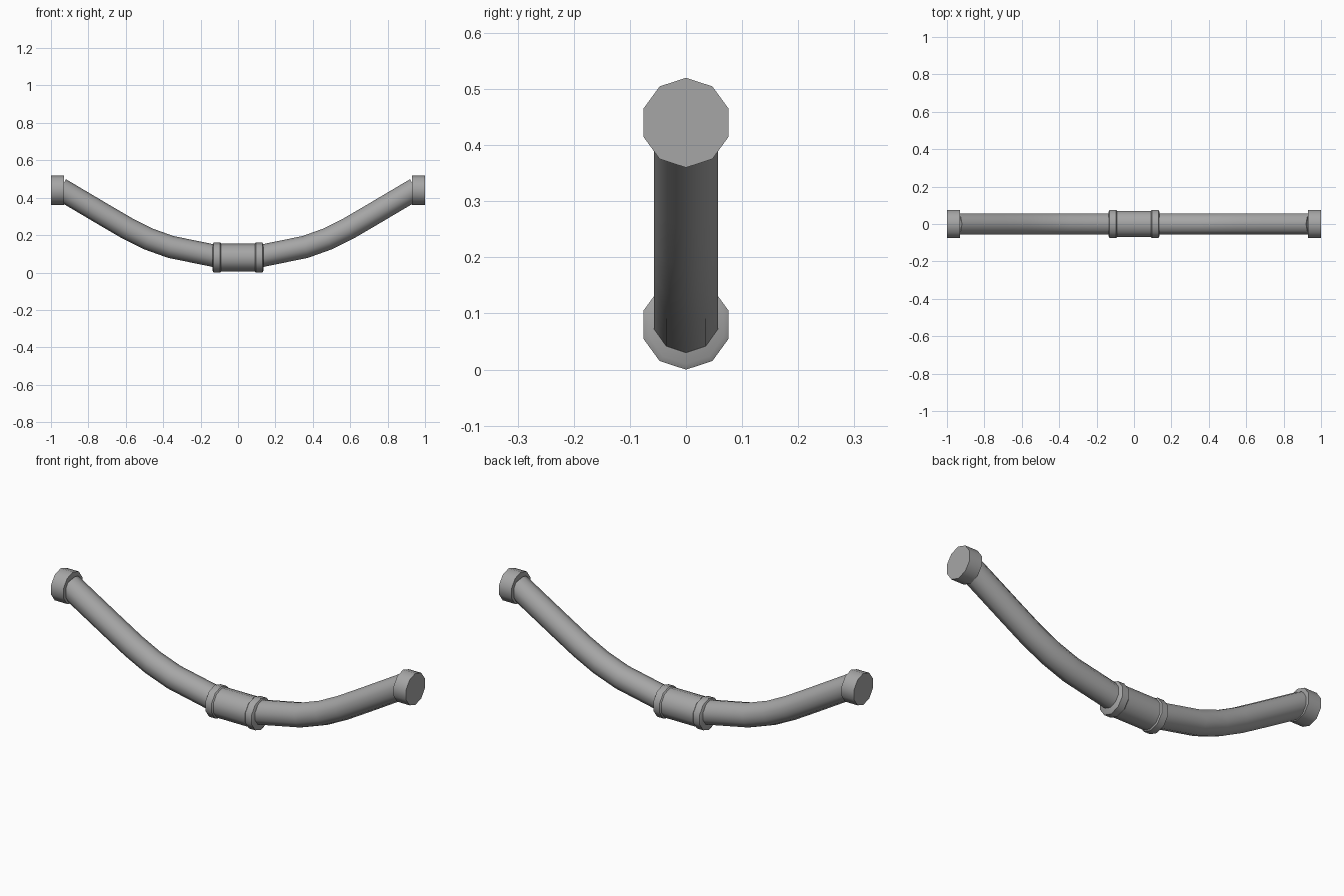
import bpy, bmesh, math
from mathutils import Vector

cube = bpy.data.objects.get("Cube")
if cube:
    bpy.data.objects.remove(cube, do_unlink=True)

SIDES = 10

grey = bpy.data.materials.new("pipe grey")
grey.use_nodes = True
colour = (0.38, 0.38, 0.38, 1)
grey.diffuse_color = colour
grey.node_tree.nodes["Principled BSDF"].inputs["Base Color"].default_value = colour


def tube(name, path):
    """Loft ten-sided rings along (x, z, radius, tilt) stations and cap both ends."""
    bm = bmesh.new()
    rings = []
    for x, z, r, tilt in path:
        up = Vector((-math.sin(tilt), 0, math.cos(tilt)))
        ring = []
        for i in range(SIDES):
            a = math.tau * i / SIDES
            offset = up * (r * math.cos(a)) + Vector((0, r * math.sin(a), 0))
            ring.append(bm.verts.new(Vector((x, 0, z)) + offset))
        rings.append(ring)
    for a, b in zip(rings, rings[1:]):
        for i in range(SIDES):
            j = (i + 1) % SIDES
            bm.faces.new((a[i], a[j], b[j], b[i]))
    bm.faces.new(rings[0])
    bm.faces.new(rings[-1])
    bmesh.ops.recalc_face_normals(bm, faces=bm.faces)
    mesh = bpy.data.meshes.new(name)
    bm.to_mesh(mesh)
    bm.free()
    mesh.materials.append(grey)
    obj = bpy.data.objects.new(name, mesh)
    bpy.context.collection.objects.link(obj)
    bpy.ops.object.select_all(action="DESELECT")
    obj.select_set(True)
    bpy.context.view_layer.objects.active = obj
    bpy.ops.object.shade_smooth_by_angle(angle=math.radians(40))
    return obj


def straight(name, profile, z):
    return tube(name, [(x, z, r, 0) for x, r in profile])


# Central coupling sleeve
straight("coupling_sleeve", [(-0.1, 0.074), (0.1, 0.074)], 0.08)

# Sagging centre line of one half of the pipe
bend = [(0.09, 0.082), (0.13, 0.09), (0.36, 0.137), (0.48, 0.18),
        (0.59, 0.235), (0.71, 0.305), (0.95, 0.447)]

for side, s in (("left", 1), ("right", -1)):
    # Curved pipe, each ring tilted to the average slope of its neighbours
    path = []
    for i, (x, z) in enumerate(bend):
        x0, z0 = bend[max(i - 1, 0)]
        x1, z1 = bend[min(i + 1, len(bend) - 1)]
        path.append((s * x, z, 0.06, s * math.atan2(z1 - z0, x1 - x0)))
    tube(side + "_pipe", path)

    # Chamfered coupling ring
    ring = [(0.088, 0.072), (0.095, 0.08), (0.13, 0.08), (0.136, 0.07)]
    straight(side + "_coupling_ring", [(s * x, r) for x, r in ring], 0.08)

    # End cap
    straight(side + "_end_cap", [(s * 0.93, 0.08), (s * 1.0, 0.08)], 0.44)
